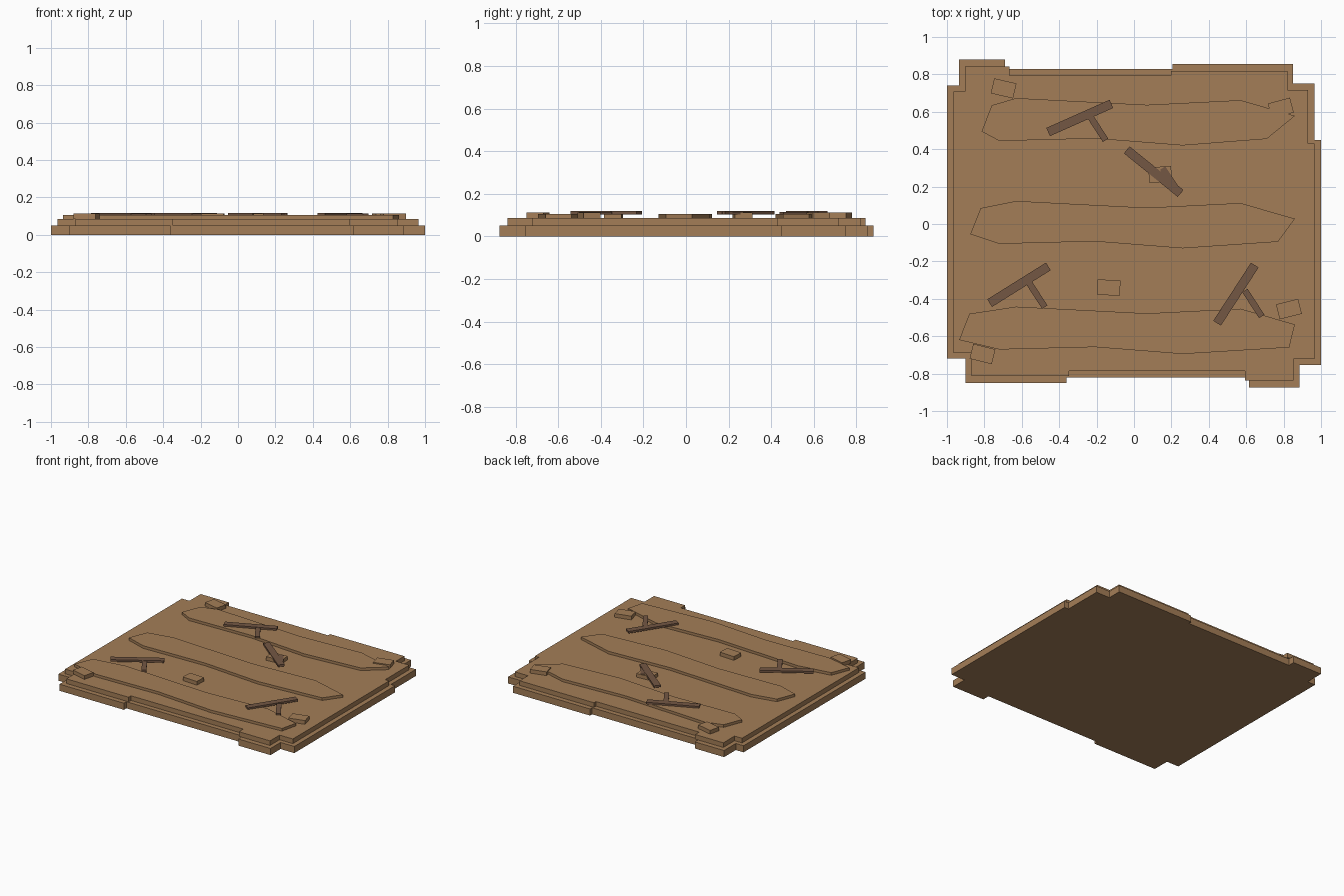
import bpy
import bmesh
from math import radians, sin, cos

old = bpy.data.objects.get("Cube")
if old:
    bpy.data.objects.remove(old, do_unlink=True)


def make_material(name, color):
    mat = bpy.data.materials.new(name)
    mat.use_nodes = True
    mat.diffuse_color = color
    mat.node_tree.nodes["Principled BSDF"].inputs["Base Color"].default_value = color
    return mat


earth = make_material("earth brown", (0.37, 0.207, 0.095, 1))
bark = make_material("bark brown", (0.175, 0.095, 0.057, 1))


def make_plate(name, outline, bottom, top, material):
    """Extrude a flat outline between two heights."""
    bm = bmesh.new()
    face = bm.faces.new([bm.verts.new((x, y, bottom)) for x, y in outline])
    result = bmesh.ops.extrude_face_region(bm, geom=[face])
    for item in result["geom"]:
        if isinstance(item, bmesh.types.BMVert):
            item.co.z = top
    bmesh.ops.recalc_face_normals(bm, faces=bm.faces[:])
    mesh = bpy.data.meshes.new(name)
    bm.to_mesh(mesh)
    bm.free()
    mesh.materials.append(material)
    obj = bpy.data.objects.new(name, mesh)
    bpy.context.collection.objects.link(obj)
    return obj


def make_block(name, center, size, degrees, bottom, top, material):
    """A turned rectangular block lying on the ground."""
    c, s = cos(radians(degrees)), sin(radians(degrees))
    outline = []
    for sx, sy in ((-1, -1), (1, -1), (1, 1), (-1, 1)):
        x, y = sx * size[0] / 2, sy * size[1] / 2
        outline.append((center[0] + x * c - y * s, center[1] + x * s + y * c))
    return make_plate(name, outline, bottom, top, material)


# Two stacked slabs sharing one notched outline
slab_outline = [
    (-1, 0.74), (-0.935, 0.74), (-0.935, 0.88), (-0.69, 0.88), (-0.69, 0.83),
    (0.205, 0.83), (0.205, 0.855), (0.85, 0.855), (0.85, 0.75), (0.965, 0.75),
    (0.965, 0.45), (1, 0.45), (1, -0.755), (0.885, -0.755), (0.885, -0.875),
    (0.615, -0.875), (0.615, -0.82), (-0.36, -0.82), (-0.36, -0.85),
    (-0.9, -0.85), (-0.9, -0.72), (-1, -0.72)]
make_plate("lower_slab", slab_outline, 0, 0.05, earth)
make_plate("upper_slab", [(x * 0.965, y * 0.957) for x, y in slab_outline],
           0.05, 0.085, earth)

# Three long low ridges, their ends shifting from row to row
for name, y0, shift in (("back_ridge", 0.55, 0.06),
                        ("middle_ridge", 0, 0),
                        ("front_ridge", -0.565, -0.06)):
    ridge_outline = [
        (-0.875 + shift, -0.055), (-0.82 + shift, 0.085), (-0.63, 0.123),
        (0.07, 0.087), (0.57, 0.112), (0.86, 0.028), (0.77 - shift, -0.095),
        (0.26, -0.13), (-0.21, -0.093), (-0.72, -0.106)]
    make_plate(name, [(x, y + y0) for x, y in ridge_outline], 0.085, 0.105, earth)

# Scattered clods
clods = [(-0.697, 0.725, -13), (0.785, 0.62, 15), (0.14, 0.265, 5),
         (-0.135, -0.34, -3), (0.828, -0.455, 14), (-0.81, -0.695, -14)]
for i, (x, y, turn) in enumerate(clods):
    make_block(f"clod_{i + 1}", (x, y), (0.122, 0.082), turn, 0.085, 0.113, earth)

# Forked twigs: a main stick and a side branch in one shared direction
twigs = [(-0.29, 0.567, 24), (0.105, 0.28, -39),
         (-0.615, -0.325, 32), (0.545, -0.375, 57)]
for i, (x, y, turn) in enumerate(twigs):
    make_block(f"twig_{i + 1}_stick", (x, y), (0.37, 0.048), turn,
               0.103, 0.118, bark)
    make_block(f"twig_{i + 1}_branch", (x + 0.093, y - 0.05), (0.165, 0.034), -57,
               0.102, 0.115, bark)
